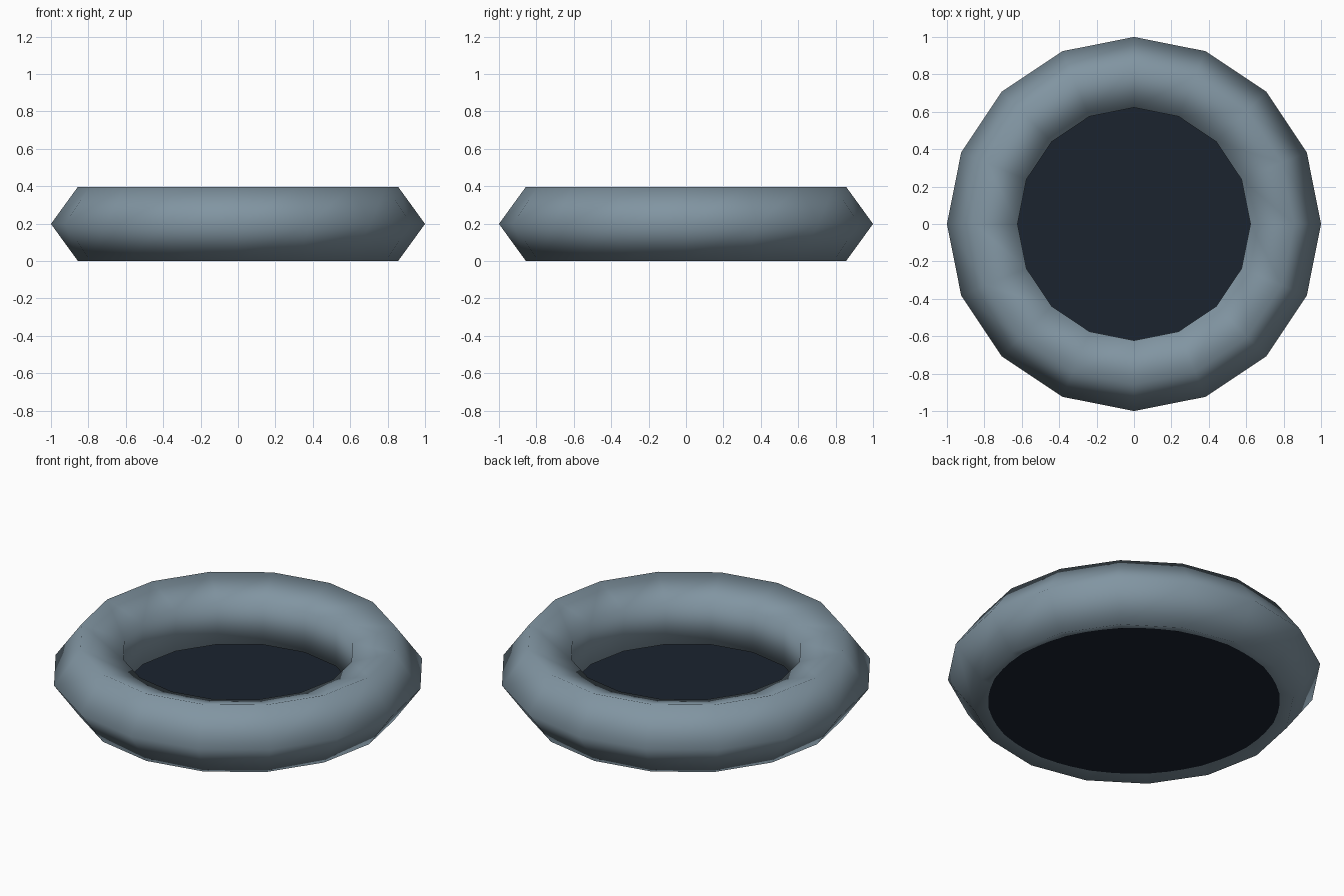
import bpy
import math

if "Cube" in bpy.data.objects:
    bpy.data.objects.remove(bpy.data.objects["Cube"])

HEIGHT = 0.397
tube_r = HEIGHT / 2 / math.sin(math.radians(72))   # five-sided tube
ring_r = 1.0 - tube_r


def paint(obj, name, rgb):
    mat = bpy.data.materials.new(name)
    mat.diffuse_color = (*rgb, 1)
    mat.use_nodes = True
    mat.node_tree.nodes["Principled BSDF"].inputs["Base Color"].default_value = mat.diffuse_color
    obj.data.materials.append(mat)


# Ring: low-poly torus with a pentagon section pointing outward
bpy.ops.mesh.primitive_torus_add(
    major_segments=16, minor_segments=5,
    major_radius=ring_r, minor_radius=tube_r, location=(0, 0, HEIGHT / 2))
ring = bpy.context.object
ring.name = "ring"
bpy.ops.object.shade_smooth()
paint(ring, "slate_blue", (0.22, 0.30, 0.36))

# Floor: thin dark disc closing the hole near the bottom
bpy.ops.mesh.primitive_circle_add(
    vertices=32, radius=0.783, fill_type='NGON', location=(0, 0, 0.02))
floor = bpy.context.object
floor.name = "floor_disc"
paint(floor, "dark_floor", (0.011, 0.0175, 0.028))
